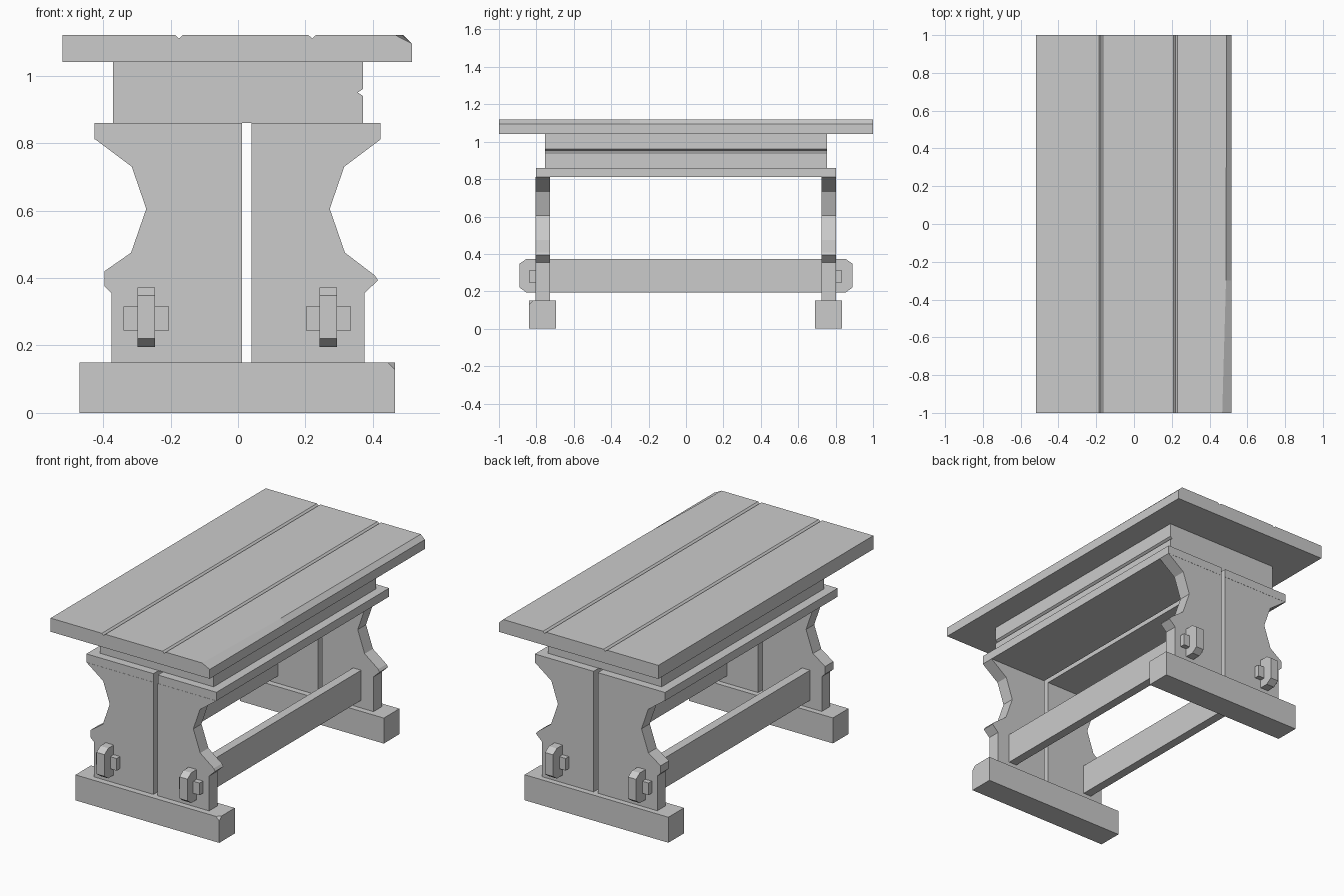
import bpy, bmesh

cube = bpy.data.objects.get("Cube")
if cube:
    bpy.data.objects.remove(cube, do_unlink=True)

wood = bpy.data.materials.new("grey_wood")
wood.use_nodes = True
grey = (0.6, 0.6, 0.6, 1)
wood.diffuse_color = grey
wood.node_tree.nodes["Principled BSDF"].inputs["Base Color"].default_value = grey


def finish(name, bm):
    bmesh.ops.recalc_face_normals(bm, faces=bm.faces)
    mesh = bpy.data.meshes.new(name)
    bm.to_mesh(mesh)
    bm.free()
    mesh.materials.append(wood)
    obj = bpy.data.objects.new(name, mesh)
    bpy.context.collection.objects.link(obj)
    return obj


def loft(name, sections, axis="y"):
    """Skin matching 2D outlines placed at positions along y or x."""
    bm = bmesh.new()
    rings = []
    for pos, outline in sections:
        rings.append([bm.verts.new((a, pos, z) if axis == "y" else (pos, a, z))
                      for a, z in outline])
    n = len(rings[0])
    for r, s in zip(rings, rings[1:]):
        for i in range(n):
            j = (i + 1) % n
            bm.faces.new((r[i], r[j], s[j], s[i]))
    bm.faces.new(rings[0])
    bm.faces.new(rings[-1])
    return finish(name, bm)


def box(name, x0, x1, y0, y1, z0, z1, worn_corner=False):
    bm = bmesh.new()
    bmesh.ops.create_cube(bm, size=1)
    for v in bm.verts:
        v.co = (x1 if v.co.x > 0 else x0, y1 if v.co.y > 0 else y0,
                z1 if v.co.z > 0 else z0)
    if worn_corner:
        corner = max(bm.verts, key=lambda v: v.co.x - v.co.y + v.co.z)
        bmesh.ops.bevel(bm, geom=[corner], offset=0.022, segments=1, affect="VERTICES")
    return finish(name, bm)


# Tabletop: plank grooves and a worn right edge that widens at the front
def top_outline(wear):
    pts = [(-0.52, 1.04), (-0.52, 1.12)]
    for x in (-0.175, 0.22):
        pts += [(x - 0.011, 1.12), (x, 1.11), (x + 0.011, 1.12)]
    return pts + [(wear, 1.12), (0.516, 1.095), (0.516, 1.04)]


loft("tabletop", [(-1, top_outline(0.467)), (-0.3, top_outline(0.487)),
                  (1, top_outline(0.49))])

# Apron block with a groove along its right side
loft("apron", [(y, [(-0.37, 0.86), (-0.37, 1.04), (0.37, 1.04), (0.37, 0.96),
                    (0.355, 0.95), (0.37, 0.94), (0.37, 0.86)])
               for y in (-0.755, 0.755)])

# Support boards under the apron, with a gap between them
box("left_support_board", 0.04, 0.422, -0.803, 0.803, 0.81, 0.86)
box("right_support_board", -0.425, 0.012, -0.803, 0.803, 0.81, 0.86)

# Shaped end panel halves
waist = [(0.422, 0.81), (0.315, 0.73), (0.272, 0.605), (0.317, 0.475)]
base = [(0.375, 0.355), (0.375, 0.15)]
left_edge = waist + [(0.405, 0.408), (0.415, 0.393)] + base
right_edge = [(-x, z) for x, z in waist + [(0.396, 0.42), (0.396, 0.375)] + base]

for end, y0, y1, f0, f1 in (("front", -0.804, -0.728, -0.84, -0.695),
                            ("back", 0.725, 0.802, 0.69, 0.835)):
    for side, edge, inner in (("left", left_edge, 0.04), ("right", right_edge, 0.012)):
        outline = [(inner, 0.15), (inner, 0.81)] + edge
        loft(f"{end}_{side}_panel", [(y0, outline), (y1, outline)])
    box(f"{end}_foot", -0.47, 0.466, f0, f1, 0, 0.15, worn_corner=end == "front")

# Stretchers with clipped ends, locked by pegs outside each panel
beam = [(-0.89, 0.22), (-0.89, 0.348), (-0.855, 0.372), (0.855, 0.372),
        (0.89, 0.348), (0.89, 0.22), (0.855, 0.195), (-0.855, 0.195)]
for side, x in (("left", 0.268), ("right", -0.272)):
    loft(f"{side}_stretcher", [(x - 0.026, beam), (x + 0.026, beam)], axis="x")
    for end, y0, y1 in (("front", -0.836, -0.8), ("back", 0.798, 0.832)):
        box(f"{end}_{side}_peg", x - 0.067, x + 0.067, y0, y1, 0.244, 0.315)
